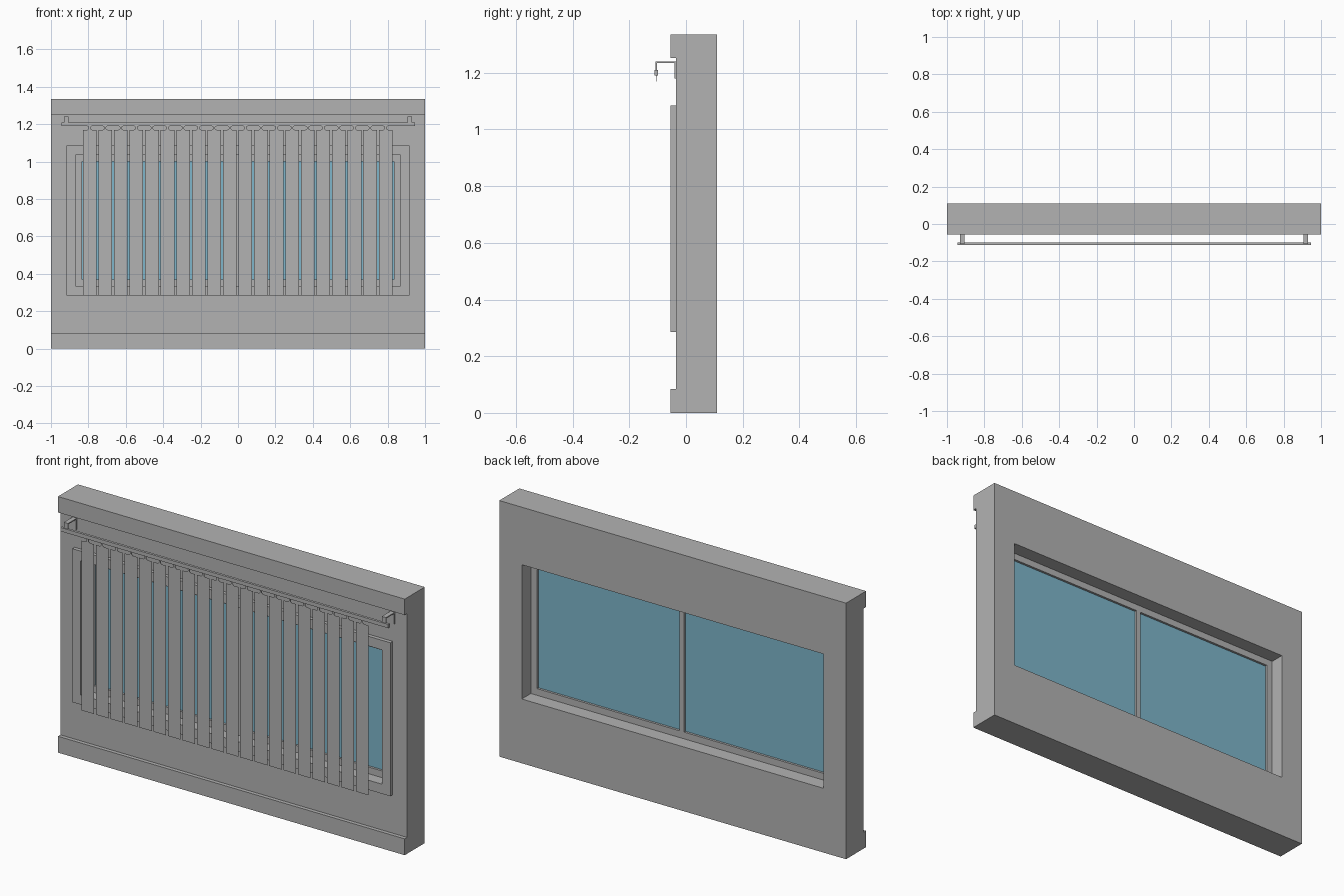
import bpy
import bmesh

if "Cube" in bpy.data.objects:
    bpy.data.objects.remove(bpy.data.objects["Cube"], do_unlink=True)


def material(name, rgb):
    m = bpy.data.materials.new(name)
    m.use_nodes = True
    m.diffuse_color = (*rgb, 1)
    m.node_tree.nodes["Principled BSDF"].inputs["Base Color"].default_value = (*rgb, 1)
    return m


GREY = material("plain grey", (0.45, 0.45, 0.45))
BLUE = material("glass blue", (0.21, 0.47, 0.60))


def finish(name, bm, mat):
    mesh = bpy.data.meshes.new(name)
    bmesh.ops.recalc_face_normals(bm, faces=bm.faces)
    bm.to_mesh(mesh)
    bm.free()
    mesh.materials.append(mat)
    obj = bpy.data.objects.new(name, mesh)
    bpy.context.collection.objects.link(obj)
    return obj


def add_box(bm, x, y, z):
    verts = bmesh.ops.create_cube(bm, size=1)["verts"]
    for v in verts:
        v.co = [lo + (c + 0.5) * (hi - lo) for c, (lo, hi) in zip(v.co, (x, y, z))]


def box(name, x, y, z, mat=GREY):
    bm = bmesh.new()
    add_box(bm, x, y, z)
    return finish(name, bm, mat)


def ring(name, outer, inner, y, mat=GREY):
    """Rectangular frame; outer and inner are (half width, bottom, top)."""
    bm = bmesh.new()
    loops = []
    for (w, lo, hi), depth in ((outer, y[0]), (outer, y[1]), (inner, y[1]), (inner, y[0])):
        corners = ((-w, lo), (w, lo), (w, hi), (-w, hi))
        loops.append([bm.verts.new((cx, depth, cz)) for cx, cz in corners])
    for a, b in zip(loops, loops[1:] + loops[:1]):
        for i in range(4):
            j = (i + 1) % 4
            bm.faces.new((a[i], a[j], b[j], b[i]))
    return finish(name, bm, mat)


# Wall with its opening, top and bottom mouldings, and front casing
opening = (0.87, 0.335, 1.035)
sash = (0.835, 0.37, 1.0)
FACE, TRIM, BACK = -0.035, -0.055, 0.11
ring("wall", (1, 0, 1.335), opening, (FACE, BACK))
box("top_moulding", (-1, 1), (TRIM, FACE), (1.252, 1.335))
box("bottom_moulding", (-1, 1), (TRIM, FACE), (0, 0.085))
ring("window_casing", (0.917, 0.285, 1.085), opening, (TRIM, FACE))

# Window sash, mullion and the two panes
ring("window_sash", opening, sash, (0.005, 0.035))
box("window_mullion", (-0.0125, 0.0125), (0.005, 0.035), sash[1:])
for side, x in (("right", (-0.835, -0.0125)), ("left", (0.0125, 0.835))):
    box(side + "_pane", x, (0.017, 0.023), sash[1:], BLUE)

# Blind rail and its wall brackets
RAIL_Y = -0.105
box("blind_rail", (-0.945, 0.945), (-0.112, -0.099), (1.19, 1.21))
for side, s in (("right", -1), ("left", 1)):
    bm = bmesh.new()
    x = (s * 0.917 - 0.012, s * 0.917 + 0.012)
    add_box(bm, x, (-0.040, FACE), (1.18, 1.24))
    add_box(bm, x, (-0.108, -0.040), (1.234, 1.24))
    add_box(bm, x, (-0.108, -0.103), (1.21, 1.234))
    finish(side + "_rail_bracket", bm, GREY)

# Hanging slats: flat sheets, each on a small stem under the rail
COUNT, PITCH, HALF = 20, 0.0833, 0.0365
for n in range(COUNT):
    cx = (n - (COUNT - 1) / 2) * PITCH - 0.002
    bm = bmesh.new()
    outline = ((-HALF, 0.285), (HALF, 0.285), (HALF, 1.17), (-HALF, 1.17))
    bm.faces.new([bm.verts.new((cx + x, RAIL_Y, z)) for x, z in outline])
    # stem flares where it meets the slat and the rail
    half_stem = ((0.012, 1.17), (0.005, 1.175), (0.005, 1.185), (0.012, 1.19))
    points = list(half_stem) + [(-x, z) for x, z in reversed(half_stem)]
    stem = bm.faces.new([bm.verts.new((cx + x, RAIL_Y - 0.0015, z)) for x, z in points])
    extruded = bmesh.ops.extrude_face_region(bm, geom=[stem], use_keep_orig=True)["geom"]
    moved = [g for g in extruded if isinstance(g, bmesh.types.BMVert)]
    bmesh.ops.translate(bm, verts=moved, vec=(0, 0.003, 0))
    finish("blind_slat_%02d" % (n + 1), bm, GREY)
